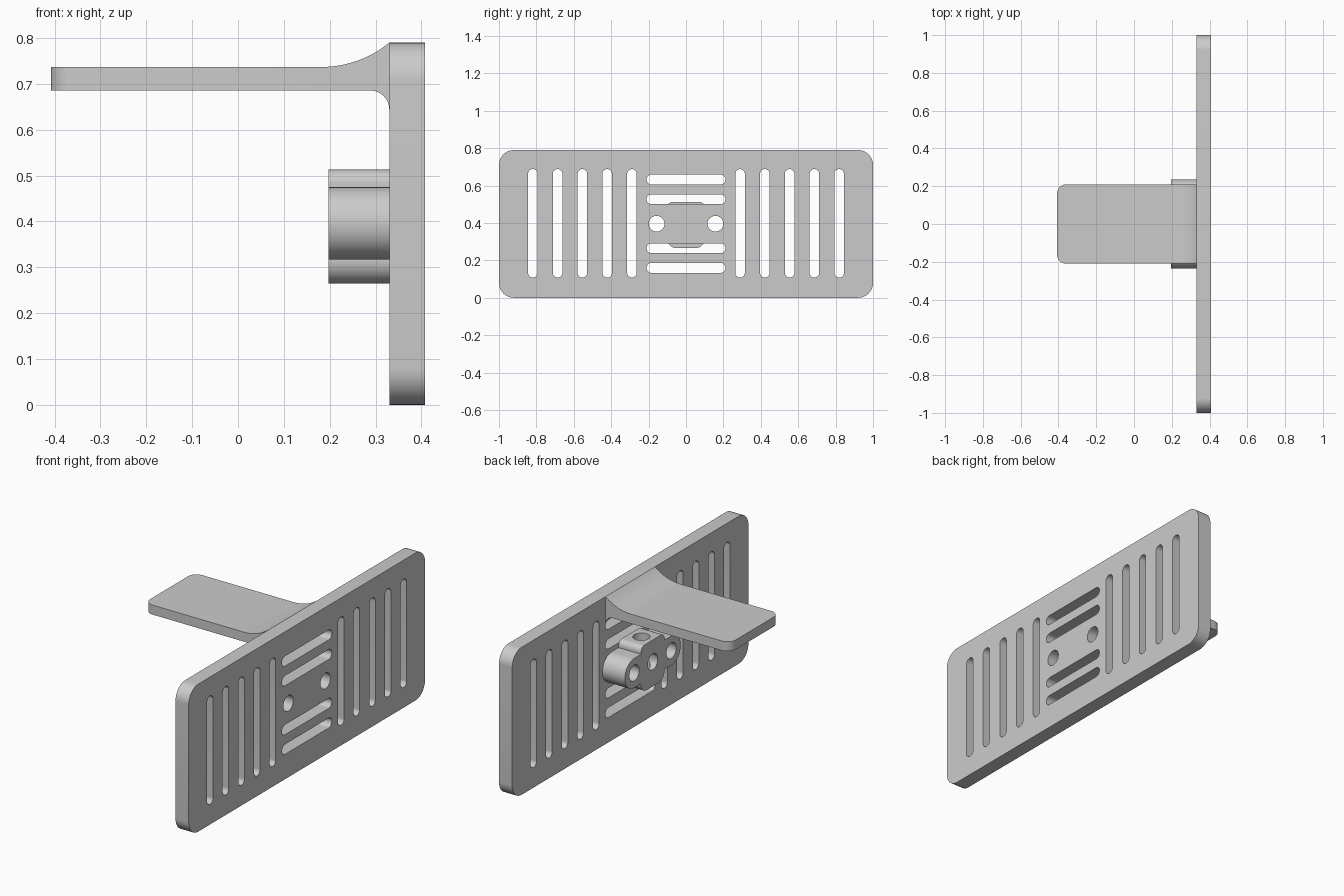
import bpy, bmesh, math
from mathutils import Vector, Matrix

if "Cube" in bpy.data.objects:
    bpy.data.objects.remove(bpy.data.objects["Cube"])

grey = bpy.data.materials.new("light grey")
grey.use_nodes = True
COLOUR = (0.6, 0.6, 0.6, 1)
grey.diffuse_color = COLOUR
grey.node_tree.nodes["Principled BSDF"].inputs["Base Color"].default_value = COLOUR

# Local axes of a profile mapped to the world: drawn in YZ and extruded along X,
# or drawn in XZ and extruded along Y
ALONG_X = Matrix(((0, 0, 1), (1, 0, 0), (0, 1, 0))).to_4x4()
ALONG_Y = Matrix(((1, 0, 0), (0, 0, -1), (0, 1, 0))).to_4x4()


def fillet(corners, steps=12):
    """Round each (u, v, radius) corner of a closed outline."""
    out = []
    for i, (u, v, r) in enumerate(corners):
        p = Vector((u, v))
        if r == 0:
            out.append(p)
            continue
        a = (Vector(corners[i - 1][:2]) - p).normalized()
        b = (Vector(corners[(i + 1) % len(corners)][:2]) - p).normalized()
        half = a.angle(b) / 2
        centre = p + (a + b).normalized() * (r / math.sin(half))
        start = p + a * (r / math.tan(half)) - centre
        end = p + b * (r / math.tan(half)) - centre
        sweep = start.angle(end)
        for k in range(steps + 1):
            t = k / steps
            out.append(centre + (start * math.sin((1 - t) * sweep)
                                 + end * math.sin(t * sweep)) / math.sin(sweep))
    return out


def slot(cu, cv, w, h, r):
    """Rounded rectangle outline."""
    w, h = w / 2, h / 2
    return fillet([(cu + s * w, cv + t * h, r)
                   for s, t in ((-1, -1), (1, -1), (1, 1), (-1, 1))])


def extrude(name, outlines, low, high, axes):
    """Solid from filled outlines; inner outlines become through holes."""
    curve = bpy.data.curves.new(name, "CURVE")
    curve.dimensions = "2D"
    curve.fill_mode = "BOTH"
    curve.extrude = (high - low) / 2
    for pts in outlines:
        spline = curve.splines.new("POLY")
        spline.points.add(len(pts) - 1)
        for sp, p in zip(spline.points, pts):
            sp.co = (p.x, p.y, 0, 1)
        spline.use_cyclic_u = True
    temp = bpy.data.objects.new(name + " outline", curve)
    bpy.context.collection.objects.link(temp)
    graph = bpy.context.evaluated_depsgraph_get()
    mesh = bpy.data.meshes.new_from_object(temp.evaluated_get(graph))
    bpy.data.objects.remove(temp)
    mesh.transform(axes @ Matrix.Translation((0, 0, (low + high) / 2)))
    bm = bmesh.new()
    bm.from_mesh(mesh)
    bmesh.ops.remove_doubles(bm, verts=bm.verts, dist=0.0001)
    bmesh.ops.recalc_face_normals(bm, faces=bm.faces)
    bm.to_mesh(mesh)
    bm.free()
    mesh.materials.clear()
    mesh.materials.append(grey)
    obj = bpy.data.objects.new(name, mesh)
    bpy.context.collection.objects.link(obj)
    return obj


def activate(obj):
    bpy.ops.object.select_all(action="DESELECT")
    obj.select_set(True)
    bpy.context.view_layer.objects.active = obj


def cut(obj, cutter, operation="DIFFERENCE"):
    mod = obj.modifiers.new("cut", "BOOLEAN")
    mod.operation = operation
    mod.solver = "EXACT"
    mod.object = cutter
    activate(obj)
    bpy.ops.object.modifier_apply(modifier=mod.name)
    bpy.data.objects.remove(cutter)


MID = 0.396      # height of the plate centre
BACK, FACE = 0.33, 0.408
SLOT, NARROW = 0.053, 0.051
HOLE = 0.042
holes = [slot(y, MID, 2 * HOLE, 2 * HOLE, HOLE * 0.999) for y in (-0.157, 0.157)]

# Slotted plate
outlines = [slot(0, 0.395, 2, 0.79, 0.08)] + holes
for side in (-1, 1):
    for i in range(5):
        outlines.append(slot(side * (0.289 + i * 0.1325), 0.398, NARROW, 0.58, NARROW * 0.499))
    for offset in (0.131, 0.236):
        outlines.append(slot(0, MID + side * offset, 0.422, SLOT, SLOT * 0.499))
plate = extrude("slotted_plate", outlines, BACK, FACE, ALONG_X)

# Shelf with a sweeping fillet above and a small one below, seated slightly in the plate
SEAT = BACK + 0.005
profile = fillet([(-0.408, 0.686, 0), (BACK, 0.686, 0.042), (BACK, 0.642, 0), (SEAT, 0.642, 0),
                  (SEAT, 0.78, 0), (BACK, 0.79, 0), (0.265, 0.737, 0.235), (-0.408, 0.737, 0)])
shelf = extrude("shelf", [profile], -0.21, 0.21, ALONG_Y)
# Rounded outer corners in plan
cut(shelf, extrude("corner_cutter", [fillet([(-0.408, -0.21, 0.05), (0.4, -0.21, 0),
                                             (0.4, 0.21, 0), (-0.408, 0.21, 0.05)])],
                   0.5, 0.9, Matrix.Identity(4)), "INTERSECT")
# The upper slot runs on through the lower fillet
cut(shelf, extrude("slot_cutter", [slot(0, MID + 0.236, 0.422, SLOT, SLOT * 0.499)],
                   0.2, 0.4, ALONG_X))

# Mounting block: two round lobes and a taller middle
LOBE = 0.079
LEFT, WIDE = 0.236, 0.1
top, bottom = 0.513, 0.265
half = [(WIDE, bottom, 0.05), (WIDE, MID - LOBE, 0), (LEFT, MID - LOBE, LOBE * 0.999),
        (LEFT, MID + LOBE, LOBE * 0.999), (WIDE, MID + LOBE, 0), (WIDE, top, 0.03)]
outline = fillet(half + [(-u, v, r) for u, v, r in reversed(half)])
block = extrude("mounting_block", [outline] + holes, 0.197, BACK, ALONG_X)

# Middle socket from the back and a vertical bore through the block
cut(block, extrude("socket_cutter", [slot(0, MID, 2 * HOLE, 2 * HOLE, HOLE * 0.999)],
                   0.1, 0.264, ALONG_X))
cut(block, extrude("bore_cutter", [slot(0.264, 0, 2 * HOLE, 2 * HOLE, HOLE * 0.999)],
                   0.2, 0.6, Matrix.Identity(4)))

for part in (plate, shelf, block):
    activate(part)
    bpy.ops.object.shade_smooth_by_angle(angle=math.radians(30))
